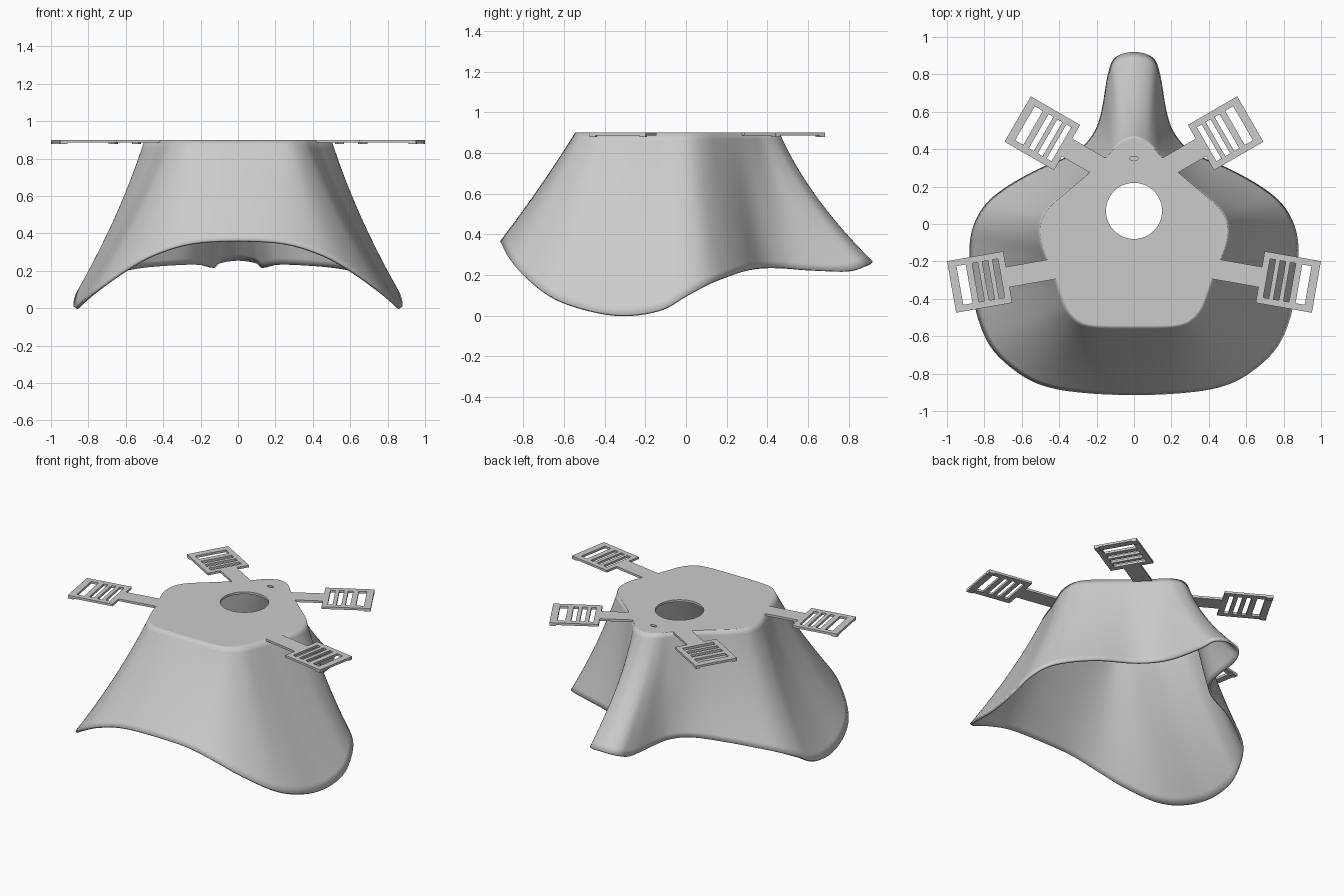
import bpy
import math
from mathutils import Vector, Matrix

if "Cube" in bpy.data.objects:
    bpy.data.objects.remove(bpy.data.objects["Cube"], do_unlink=True)

TOP = 0.9
THICK = 0.015

grey = bpy.data.materials.new("plain grey")
grey.use_nodes = True
grey.diffuse_color = (0.6, 0.6, 0.6, 1)
grey.node_tree.nodes["Principled BSDF"].inputs["Base Color"].default_value = grey.diffuse_color

# Half section pairs from front to back: top edge x, y / lower rim x, y, z / flare
HALF = [
    (0, -.545, 0, -.915, .365, .1), (.12, -.545, .25, -.905, .35, .1),
    (.22, -.54, .45, -.875, .29, .1), (.29, -.52, .6, -.81, .21, .15),
    (.35, -.46, .75, -.68, .105, .2), (.385, -.38, .83, -.52, .04, .25),
    (.42, -.28, .87, -.32, .005, .25), (.46, -.19, .88, -.13, .03, .25),
    (.495, -.09, .855, 0, .1, .25), (.495, .01, .79, .11, .155, .25),
    (.45, .09, .68, .2, .19, .3), (.36, .17, .52, .29, .22, .3),
    (.26, .255, .32, .38, .235, .3), (.2, .31, .22, .48, .235, .3),
    (.14, .365, .175, .6, .225, .35), (.1, .41, .14, .8, .22, .4),
    (.06, .44, .1, .89, .25, .4), (0, .46, 0, .92, .265, .4)]


def spline_ring(rows, steps):
    """Closed Catmull-Rom curve through the rows."""
    pts = [Vector(r) for r in rows]
    n, out = len(pts), []
    for i in range(n):
        a, b, c, d = (pts[(i + k - 1) % n] for k in range(4))
        for s in range(steps):
            t = s / steps
            out.append(b + (c - a) * (t / 2) + (a * 2 - b * 5 + c * 4 - d) * (t * t / 2)
                       + (b * 3 - a - c * 3 + d) * (t ** 3 / 2))
    return out


def finish(obj, angle):
    obj.data.materials.clear()
    obj.data.materials.append(grey)
    bpy.ops.object.select_all(action="DESELECT")
    obj.select_set(True)
    bpy.context.view_layer.objects.active = obj
    bpy.ops.object.shade_smooth_by_angle(angle=math.radians(angle))


def flat_plate(name, loops, top, thick):
    """Filled sheet from 2D loops; inner loops become holes."""
    curve = bpy.data.curves.new(name, "CURVE")
    curve.dimensions = "2D"
    curve.fill_mode = "BOTH"
    curve.extrude = thick / 2
    for loop in loops:
        sp = curve.splines.new("POLY")
        sp.points.add(len(loop) - 1)
        for p, co in zip(sp.points, loop):
            p.co = (co[0], co[1], 0, 1)
        sp.use_cyclic_u = True
    tmp = bpy.data.objects.new(name + "_curve", curve)
    bpy.context.collection.objects.link(tmp)
    bpy.context.view_layer.update()
    mesh = bpy.data.meshes.new_from_object(
        tmp.evaluated_get(bpy.context.evaluated_depsgraph_get()))
    bpy.data.objects.remove(tmp, do_unlink=True)
    mesh.transform(Matrix.Translation((0, 0, top - thick / 2)))
    obj = bpy.data.objects.new(name, mesh)
    bpy.context.collection.objects.link(obj)
    finish(obj, 30)
    return obj


def ellipse(cx, cy, rx, ry, n):
    return [(cx + rx * math.cos(math.tau * i / n), cy + ry * math.sin(math.tau * i / n))
            for i in range(n)]


def rect(u0, u1, w):
    return [(u0, -w / 2), (u1, -w / 2), (u1, w / 2), (u0, w / 2)]


# Flared shell
mirrored = [(-r[0], r[1], -r[2], *r[3:]) for r in HALF[-2:0:-1]]
ring = spline_ring(HALF + mirrored, 5)
n, layers = len(ring), 20
verts, faces = [], []
for j in range(layers + 1):
    t = j / layers
    for r in ring:
        f = t + r[5] * (t * t - t)
        verts.append((r[0] + (r[2] - r[0]) * f, r[1] + (r[3] - r[1]) * f, TOP + (r[4] - TOP) * t))
for j in range(layers):
    for i in range(n):
        k = (i + 1) % n
        faces.append((j * n + i, (j + 1) * n + i, (j + 1) * n + k, j * n + k))
mesh = bpy.data.meshes.new("shell")
mesh.from_pydata(verts, [], faces)
shell = bpy.data.objects.new("shell", mesh)
bpy.context.collection.objects.link(shell)
solid = shell.modifiers.new("wall", "SOLIDIFY")
solid.thickness = THICK
solid.offset = -1
finish(shell, 40)

# Top plate with round opening and a small shallow recess
flat_plate("top_plate", [[(r[0], r[1]) for r in ring], ellipse(0, .07, .15, .15, 64),
                         ellipse(0, .35, .024, .012, 16)], TOP, THICK)
flat_plate("recess_floor", [ellipse(0, .35, .026, .014, 16)], TOP - .012, .004)


# Slotted strap buckles: arm, pad with four slots, two small end feet
def buckle(name, centre, angle, arm):
    length, width = .305, .28
    h = length / 2
    outline = [(-h - arm, -.055), (-h, -.055), (-h, -width / 2), (h, -width / 2),
               (h, width / 2), (-h, width / 2), (-h, .055), (-h - arm, .055)]
    slots = [rect(-h + c - w / 2, -h + c + w / 2, .21)
             for c, w in ((.05, .03), (.105, .03), (.16, .03), (.235, .05))]
    place = Matrix.Translation((*centre, 0)) @ Matrix.Rotation(math.radians(angle), 4, "Z")
    flat_plate(name, [outline] + slots, TOP, THICK).data.transform(place)
    for side in (-1, 1):
        foot = [(u, v + side * (width / 2 - .015)) for u, v in rect(h - .04, h, .03)]
        flat_plate(name + "_foot", [foot], TOP - THICK + .001, .007).data.transform(place)


for label, s in (("left", 1), ("right", -1)):
    for part, x, y, a, arm in (("front", .825, -.31, -10, .27), ("back", .49, .485, 30, .22)):
        buckle(f"{part}_{label}_buckle", (s * x, y), a if s > 0 else 180 - a, arm)
